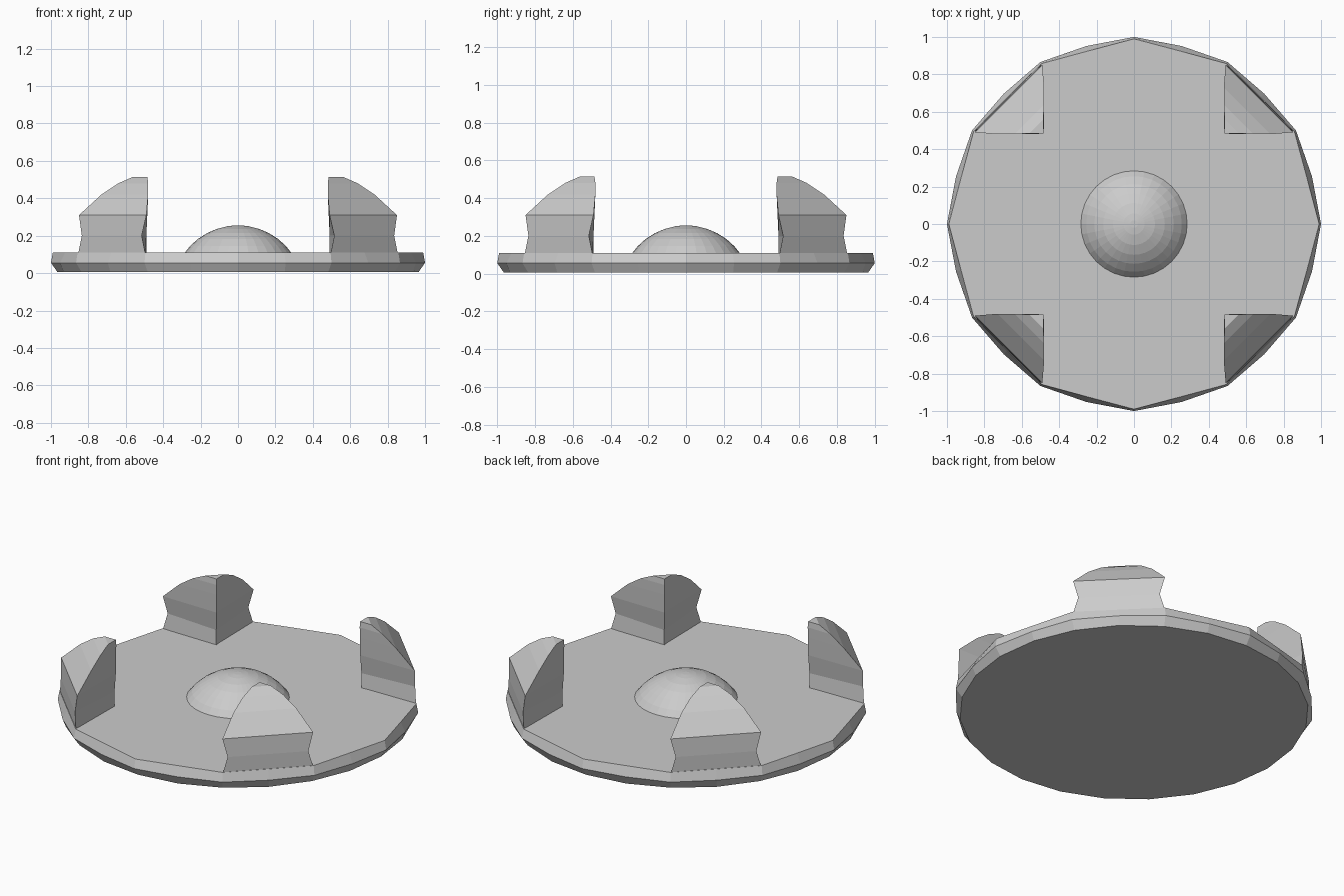
import bpy, bmesh, math

if "Cube" in bpy.data.objects:
    bpy.data.objects.remove(bpy.data.objects["Cube"])


def finish(bm, name):
    bmesh.ops.recalc_face_normals(bm, faces=bm.faces)
    mesh = bpy.data.meshes.new(name)
    bm.to_mesh(mesh)
    bm.free()
    obj = bpy.data.objects.new(name, mesh)
    bpy.context.collection.objects.link(obj)
    return obj


def loft(rings, name, cap_bottom=True, cap_top=True):
    bm = bmesh.new()
    rows = [[bm.verts.new(p) for p in ring] for ring in rings]
    n = len(rows[0])
    for a, b in zip(rows, rows[1:]):
        for i in range(n):
            j = (i + 1) % n
            bm.faces.new((a[i], a[j], b[j], b[i]))
    if cap_bottom:
        bm.faces.new(rows[0][::-1])
    if cap_top:
        bm.faces.new(rows[-1])
    return finish(bm, name)


def ring(r_even, r_odd, z, n=24):
    pts = []
    for i in range(n):
        r = r_odd if i % 2 else r_even
        t = math.tau * i / n
        pts.append((r * math.cos(t), r * math.sin(t), z))
    return pts


# Base plate: twelve-sided top over a rounder rim
loft([ring(0.965, 0.965, 0.005), ring(1.0, 0.985, 0.055), ring(0.99, 0.957, 0.11)],
     "base_plate")

# Central dome: spherical cap
R, cz = 0.353, -0.098
start = math.asin((0.11 - cz) / R) - 0.03
steps = 6
dome_rings = []
for k in range(steps):
    a = start + (math.pi / 2 - start) * k / steps
    r = R * math.cos(a)
    dome_rings.append(ring(r, r, cz + R * math.sin(a), 32))
dome_rings.append(ring(0.02, 0.02, cz + R, 32))
loft(dome_rings, "center_dome")

# Corner posts: waisted triangular prisms with a sloping outer top
# each level: height, inner corner, far coordinate, near coordinate
levels = [
    (0.10, 0.49, 0.855, 0.495),
    (0.20, 0.49, 0.835, 0.515),
    (0.31, 0.485, 0.85, 0.49),
    (0.42, 0.485, 0.73, 0.48),
    (0.48, 0.483, 0.64, 0.48),
    (0.515, 0.485, 0.56, 0.485),
]
post_rings = [[(i, i, z), (f, n, z), (n, f, z)] for z, i, f, n in levels]
for k in range(4):
    post = loft(post_rings, f"corner_post_{k + 1}")
    post.rotation_euler.z = k * math.pi / 2
